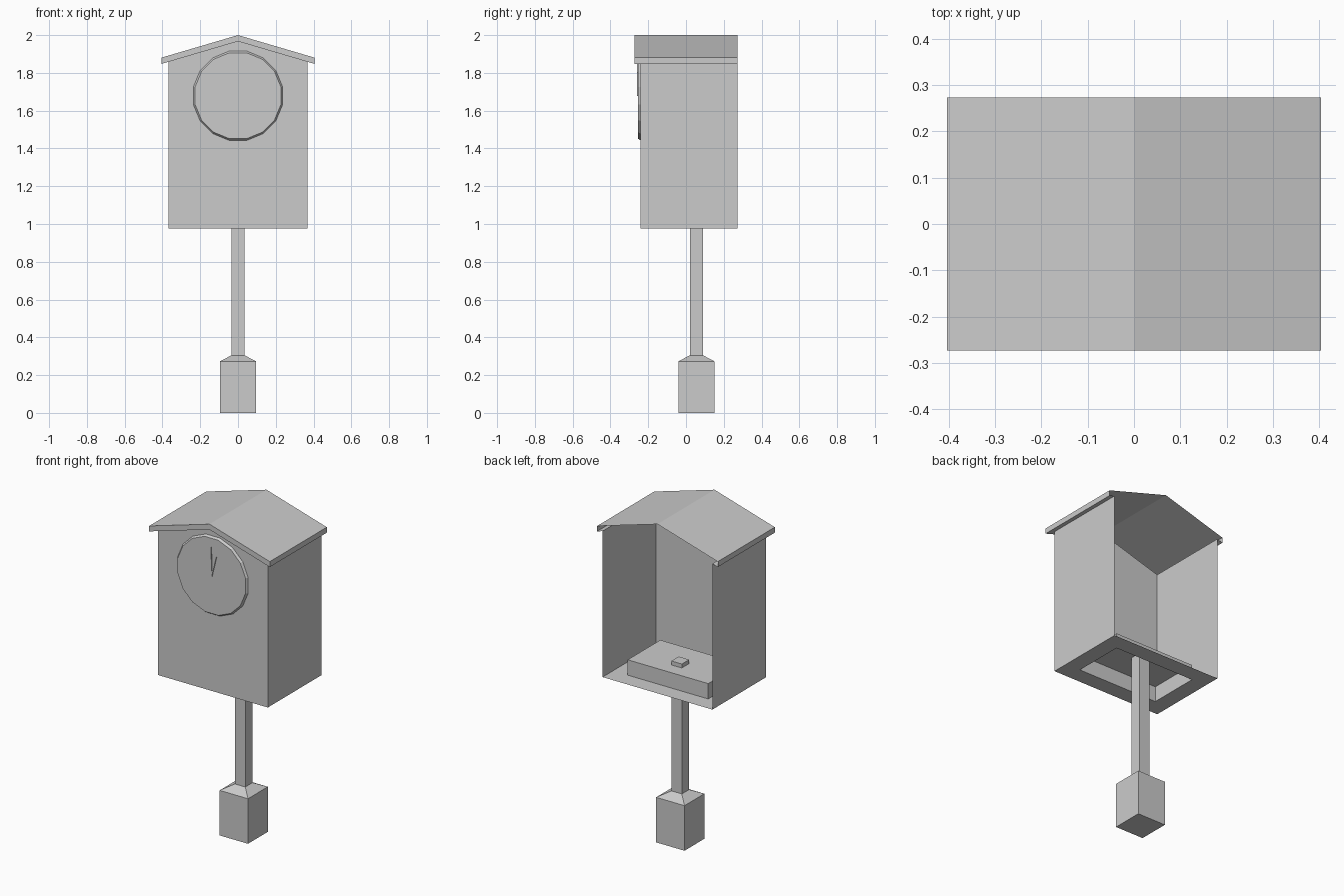
import bpy, bmesh, math
from mathutils import Vector

if "Cube" in bpy.data.objects:
    bpy.data.objects.remove(bpy.data.objects["Cube"])

BACK, FRONT, EAVE_FRONT = 0.273, -0.24, -0.273


def finish(name, bm):
    bmesh.ops.remove_doubles(bm, verts=bm.verts, dist=1e-5)
    bmesh.ops.recalc_face_normals(bm, faces=bm.faces)
    mesh = bpy.data.meshes.new(name)
    bm.to_mesh(mesh)
    bm.free()
    ob = bpy.data.objects.new(name, mesh)
    bpy.context.collection.objects.link(ob)
    return ob


def strip(bm, a, b):
    """Quads between two matching open point chains."""
    va = [bm.verts.new(p) for p in a]
    vb = [bm.verts.new(p) for p in b]
    for i in range(len(a) - 1):
        bm.faces.new((va[i], va[i + 1], vb[i + 1], vb[i]))


def at_y(profile, y):
    return [(x, y, z) for x, z in profile]


def loft(name, rings, cap_start=True, cap_end=True):
    """Skin a stack of rectangles (half x, half y, centre y, z)."""
    bm = bmesh.new()
    loops = [[bm.verts.new((sx * hx, cy + sy * hy, z))
              for sx, sy in ((-1, -1), (1, -1), (1, 1), (-1, 1))]
             for hx, hy, cy, z in rings]
    for lo, hi in zip(loops, loops[1:]):
        for i in range(4):
            j = (i + 1) % 4
            bm.faces.new((lo[i], lo[j], hi[j], hi[i]))
    if cap_start:
        bm.faces.new(loops[0][::-1])
    if cap_end:
        bm.faces.new(loops[-1])
    return finish(name, bm)


# Footing and post
PY = 0.055
loft("footing", [(0.095, 0.095, PY, 0), (0.095, 0.095, PY, 0.273),
                 (0.035, 0.035, PY, 0.305)])
loft("post", [(0.035, 0.035, PY, 0.305), (0.035, 0.035, PY, 1.092)])

# Floor with a raised hollow tray in the middle
cy, hy = (BACK + FRONT) / 2, (BACK - FRONT) / 2
loft("floor_tray", [(0.368, hy, cy, 0.975), (0.27, hy - 0.1, cy, 0.975),
                    (0.27, hy - 0.1, cy, 1.068)], cap_start=False)

# Cabinet: thin side walls and gabled front, open at the back
bm = bmesh.new()
gable = [(-0.368, 0.975), (-0.368, 1.859), (0, 1.967), (0.368, 1.859), (0.368, 0.975)]
bm.faces.new([bm.verts.new(p) for p in at_y(gable, FRONT)])
for side in (gable[:2], gable[3:]):
    strip(bm, at_y(side, FRONT), at_y(side, BACK))
finish("cabinet", bm)

# Roof shell: outer slopes, eaves, front fascia and front soffit
bm = bmesh.new()
outer = [(-0.368, 1.859), (-0.404, 1.848), (-0.404, 1.881), (0, 2.0),
         (0.404, 1.881), (0.404, 1.848), (0.368, 1.859)]
upper = outer[2:5]
lower = [(-0.404, 1.848), (0, 1.967), (0.404, 1.848)]
strip(bm, at_y(outer[1:6], EAVE_FRONT), at_y(outer[1:6], BACK))
strip(bm, at_y(upper, EAVE_FRONT), at_y(lower, EAVE_FRONT))
strip(bm, at_y(lower, EAVE_FRONT), at_y(lower, FRONT))
for eave in (outer[:2], outer[5:]):
    strip(bm, at_y(eave, FRONT), at_y(eave, BACK))
finish("roof", bm)

# Clock dial: shallow 16-sided disc, slightly tapered to the front
CZ, N = 1.679, 16
bm = bmesh.new()
rims = [[bm.verts.new((r * math.cos((i + .5) * math.tau / N), y,
                       CZ + r * math.sin((i + .5) * math.tau / N)))
         for i in range(N)] for r, y in ((0.241, FRONT), (0.232, FRONT - 0.013))]
for i in range(N):
    j = (i + 1) % N
    bm.faces.new((rims[0][i], rims[0][j], rims[1][j], rims[1][i]))
bm.faces.new(rims[1])
finish("clock_dial", bm)

# Clock hands: slim pointed slivers on the dial
for name, length, angle in (("minute_hand", 0.175, 0), ("hour_hand", 0.13, 16)):
    bm = bmesh.new()
    a = math.radians(angle)
    along, across = Vector((math.sin(a), 0, math.cos(a))), Vector((math.cos(a), 0, -math.sin(a)))
    c = Vector((0, FRONT - 0.013, CZ))
    tri = [c - across * 0.005, c + across * 0.005, c + along * length]
    face = bm.faces.new([bm.verts.new(p) for p in tri])
    ext = bmesh.ops.extrude_face_region(bm, geom=[face])["geom"]
    bmesh.ops.translate(bm, vec=(0, -0.006, 0),
                        verts=[v for v in ext if isinstance(v, bmesh.types.BMVert)])
    finish(name, bm)
